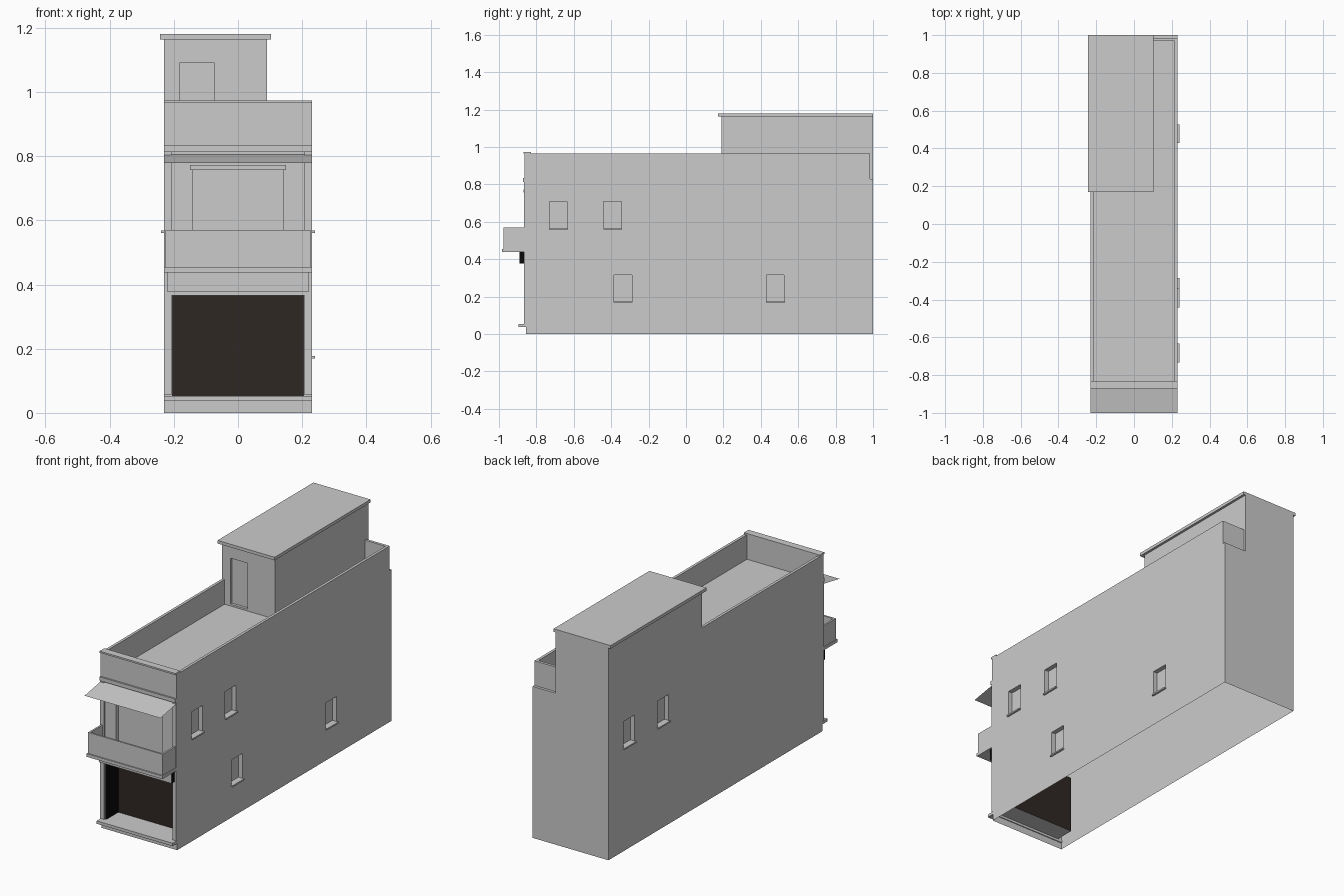
import bpy, bmesh

if "Cube" in bpy.data.objects:
    bpy.data.objects.remove(bpy.data.objects["Cube"])


def material(name, rgb):
    m = bpy.data.materials.new(name)
    m.diffuse_color = (*rgb, 1)
    m.use_nodes = True
    m.node_tree.nodes["Principled BSDF"].inputs["Base Color"].default_value = m.diffuse_color
    return m


BROWN = material("dark_brown", (0.028, 0.02, 0.017))
BLACK = material("black", (0.003, 0.003, 0.003))


def add_box(bm, x0, x1, y0, y1, z0, z1):
    v = [bm.verts.new((x, y, z)) for x in (x0, x1) for y in (y0, y1) for z in (z0, z1)]
    for f in ((0, 1, 3, 2), (4, 6, 7, 5), (0, 4, 5, 1), (2, 3, 7, 6), (0, 2, 6, 4), (1, 5, 7, 3)):
        bm.faces.new([v[i] for i in f])


def boxes(name, *dims):
    bm = bmesh.new()
    for d in dims:
        add_box(bm, *d)
    bmesh.ops.recalc_face_normals(bm, faces=bm.faces)
    me = bpy.data.meshes.new(name)
    bm.to_mesh(me)
    bm.free()
    ob = bpy.data.objects.new(name, me)
    bpy.context.collection.objects.link(ob)
    return ob


def mirrored(x0, x1, *rest):
    return (x0, x1, *rest), (-x1, -x0, *rest)


def carve(ob, *cuts):
    """Cut recesses, then drop the bottom face so the shell stays open."""
    floor = min(v.co.z for v in ob.data.vertices)
    cutter = boxes(ob.name + "_cutter", *cuts)
    cutter.hide_render = True
    mod = ob.modifiers.new("recesses", 'BOOLEAN')
    mod.object, mod.solver = cutter, 'EXACT'
    bpy.context.view_layer.update()
    me = bpy.data.meshes.new_from_object(ob.evaluated_get(bpy.context.evaluated_depsgraph_get()))
    ob.modifiers.clear()
    bm = bmesh.new()
    bm.from_mesh(me)
    low = [f for f in bm.faces if all(abs(v.co.z - floor) < 1e-4 for v in f.verts)]
    bmesh.ops.delete(bm, geom=low, context='FACES')
    bm.to_mesh(me)
    bm.free()
    ob.data = me
    bpy.data.objects.remove(cutter)


def paint(ob, choose):
    for m in (None, BROWN, BLACK):
        ob.data.materials.append(m)
    for p in ob.data.polygons:
        p.material_index = choose(p)


W, ROOF, TOP = 0.23, 0.83, 0.965

# windows: (side, y start, sill height, height)
windows = [(1, -0.73, 0.565, 0.145), (1, -0.44, 0.565, 0.145), (1, -0.385, 0.175, 0.14),
           (1, 0.43, 0.175, 0.14), (-1, 0.48, 0.565, 0.145), (-1, 0.775, 0.565, 0.145)]
cuts, sills = [], []
for s, y, z, h in windows:
    a, b = sorted((s * (W - 0.025), s * (W + 0.03)))
    cuts.append((a, b, y, y + 0.095, z, z + h))
    a, b = sorted((s * (W - 0.025), s * (W + 0.01)))
    sills.append((a, b, y - 0.002, y + 0.098, z - 0.005, z + 0.003))

# main body with shop front, balcony door and window recesses
body = boxes("building_body", (-W, W, -0.855, 1, 0, ROOF))
carve(body, (-0.204, 0.204, -0.95, -0.745, 0.05, 0.365),
      (-0.14, 0.14, -0.95, -0.835, 0.46, 0.757), *cuts)


def shop_paint(p):
    c, n = p.center, p.normal
    if abs(c.x) < 0.2045 and c.z < 0.36 and -0.854 < c.y < -0.74:
        if abs(n.y) > 0.5:
            return 1
        if abs(n.x) > 0.5:
            return 2
    return 0


paint(body, shop_paint)
boxes("window_sills", *sills)

# front facade trim
boxes("front_pilasters", *mirrored(0.207, W, -0.865, -0.855, 0.055, 0.815))
boxes("shop_threshold", (-W, W, -0.895, -0.85, 0.037, 0.053))
boxes("shop_lintel", (-0.207, 0.207, -0.866, -0.855, 0.365, 0.376))
sign = boxes("fascia_panel", (-0.22, 0.22, -0.89, -0.856, 0.376, 0.44))
paint(sign, lambda p: 2 if abs(p.normal.x) > 0.5 else 0)
boxes("balcony_door_lintel", (-0.15, 0.15, -0.87, -0.855, 0.757, 0.773))
boxes("cornice_band", (-W, W, -0.872, -0.855, 0.813, 0.834))

# balcony: slab and thin parapet
boxes("balcony_slab", (-W, W, -0.983, -0.856, 0.438, 0.455))
boxes("balcony_parapet", (-0.226, 0.226, -0.976, -0.966, 0.455, 0.57),
      *mirrored(0.216, 0.226, -0.966, -0.856, 0.455, 0.57))

# sloping awning sheet
me = bpy.data.meshes.new("awning")
me.from_pydata([(-W, -1, 0.779), (W, -1, 0.779), (W, -0.856, 0.805), (-W, -0.856, 0.805)], [], [(0, 1, 2, 3)])
bpy.context.collection.objects.link(bpy.data.objects.new("awning", me))

# roof parapets
boxes("front_parapet", (-W, W, -0.863, -0.835, ROOF, TOP))
boxes("front_parapet_cap", (-W, W, -0.87, -0.83, TOP, 0.974))
boxes("side_parapets", (0.215, W, -0.835, 0.985, ROOF, TOP), (-W, -0.215, -0.835, 0.19, ROOF, TOP))
boxes("back_parapet", (0.09, 0.215, 0.97, 0.985, ROOF, TOP))

# rooftop stair room
room = boxes("stair_room", (-W, 0.09, 0.19, 1, ROOF, 1.165))
carve(room, (-0.18, -0.075, 0.1, 0.205, 0.84, 1.092))
boxes("stair_room_roof", (-0.243, 0.103, 0.17, 1, 1.163, 1.18))
